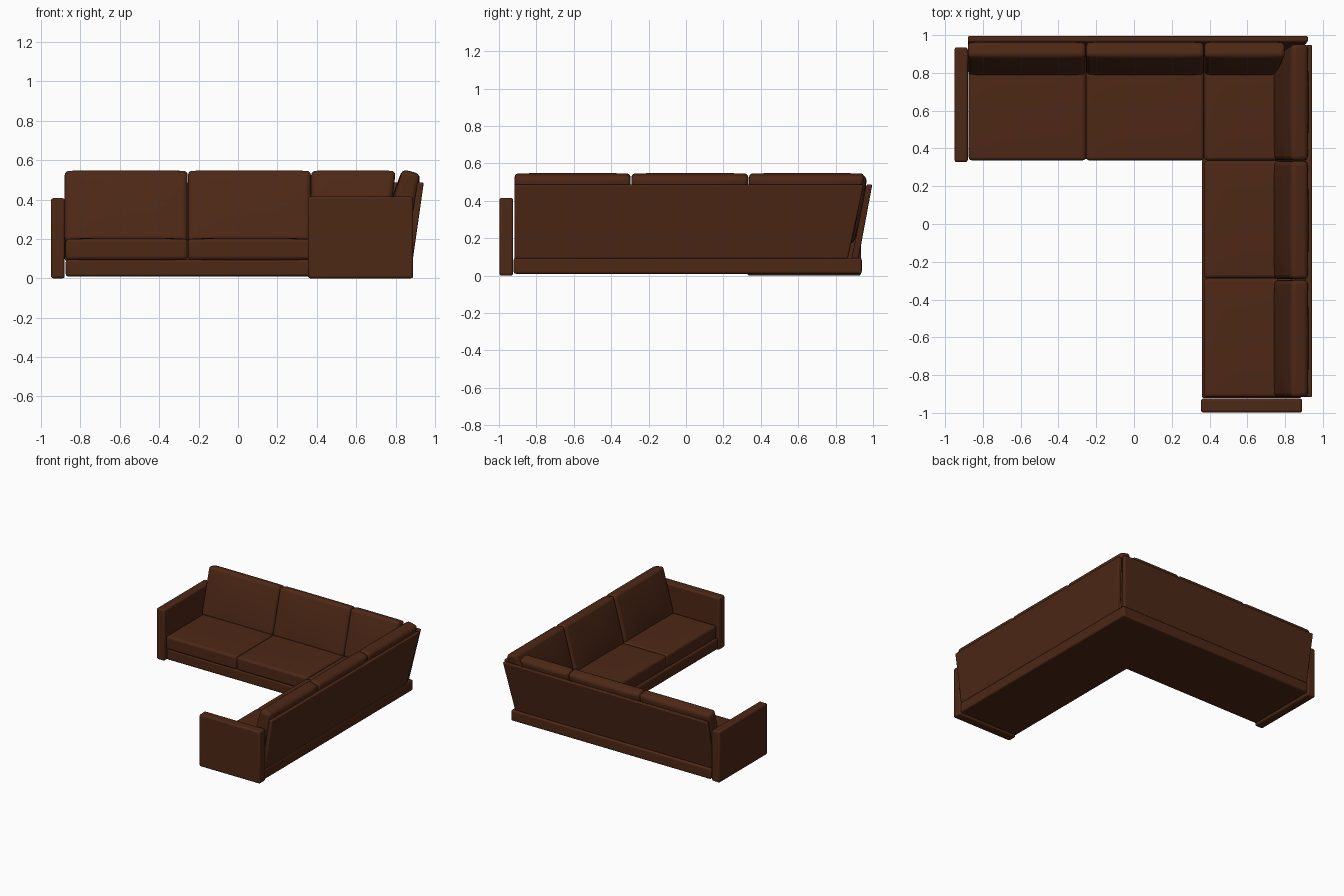
import bpy, bmesh

if "Cube" in bpy.data.objects:
    bpy.data.objects.remove(bpy.data.objects["Cube"])

leather = bpy.data.materials.new("brown_leather")
leather.diffuse_color = (0.075, 0.021, 0.008, 1)
leather.use_nodes = True
leather.node_tree.nodes["Principled BSDF"].inputs["Base Color"].default_value = leather.diffuse_color


def finish(name, bm, bevel, segs=3):
    bmesh.ops.recalc_face_normals(bm, faces=bm.faces)
    me = bpy.data.meshes.new(name)
    bm.to_mesh(me)
    bm.free()
    ob = bpy.data.objects.new(name, me)
    bpy.context.collection.objects.link(ob)
    me.materials.append(leather)
    mod = ob.modifiers.new("rounded_edges", 'BEVEL')
    mod.width, mod.segments = bevel, segs
    mod.limit_method, mod.angle_limit = 'ANGLE', 0.7
    bpy.context.view_layer.objects.active = ob
    ob.select_set(True)
    bpy.ops.object.shade_smooth_by_angle(angle=0.7)
    ob.select_set(False)
    return ob


def block(name, wing, prof, l0, l1, bevel=0.012, puff=(0, 0), cuts=(0, 0, 0)):
    """Four-point (depth, z) profile swept along a wing; puff bulges (depth, z) faces.
    prof: front-bottom, back-bottom, back-top, front-top; l1 = (bottom, top) end."""
    if not isinstance(l1, tuple):
        l1 = (l1, l1)
    bm = bmesh.new()
    bmesh.ops.create_cube(bm, size=2)
    for axis in range(3):
        if cuts[axis]:
            edges = [e for e in bm.edges
                     if abs(e.verts[0].co[axis] - e.verts[1].co[axis]) > 1e-4]
            bmesh.ops.subdivide_edges(bm, edges=edges, cuts=cuts[axis], use_grid_fill=True)
    fb, bb, bt, ft = prof
    for v in bm.verts:
        u, d, h = v.co
        s, t, w = (u + 1) / 2, (d + 1) / 2, (h + 1) / 2
        dep, z = [(fb[i] * (1 - t) + bb[i] * t) * (1 - w) + (ft[i] * (1 - t) + bt[i] * t) * w
                  for i in (0, 1)]
        dep += d * puff[0] * (1 - u**4) * (1 - h**2)
        z += h * puff[1] * (1 - u**4) * (1 - d**4)
        ln = l0 + (l1[0] * (1 - w) + l1[1] * w - l0) * s
        v.co = (ln, dep, z) if wing == 'rear' else (dep, ln, z)
    return finish(name, bm, bevel)


def rect(d0, d1, z0, z1):
    return [(d0, z0), (d1, z0), (d1, z1), (d0, z1)]


# L-shaped plinth
bm = bmesh.new()
outline = [(-.875, .345), (.36, .345), (.36, -.922), (.888, -.922), (.888, .94), (-.875, .94)]
face = bm.faces.new([bm.verts.new((x, y, .01)) for x, y in outline])
ext = bmesh.ops.extrude_face_region(bm, geom=[face])
for g in ext["geom"]:
    if isinstance(g, bmesh.types.BMVert):
        g.co.z = .095
finish("plinth", bm, .012)

# arms
block("left_arm", 'side', rect(-.95, -.88, 0, .407), .328, .935, .012)
block("right_arm", 'rear', rect(-.998, -.924, 0, .415), .355, .89, .012)

# leaning outer back panels, ends mitred towards the corner
block("rear_panel", 'rear', [(.885, .09), (.922, .09), (.996, .487), (.965, .487)],
      -.88, (.865, .922), .008)
block("side_panel", 'side', [(.85, .09), (.887, .09), (.944, .487), (.912, .487)],
      -.917, (.865, .95), .008)

# seat cushions
seat_puff = dict(puff=(0, .006), cuts=(7, 7, 1), bevel=.016)
for i, (a, b) in enumerate([(-.875, -.256), (-.254, .37), (.372, .87)]):
    block(f"rear_seat_{i+1}", 'rear', rect(.337, .87, .095, .2), a, b, **seat_puff)
for i, (a, b) in enumerate([(-.917, -.289), (-.287, .335)]):
    block(f"side_seat_{i+1}", 'side', rect(.37, .84, .095, .2), a, b, **seat_puff)

# leaning back cushions
back_puff = dict(puff=(.014, .002), cuts=(7, 1, 7), bevel=.022)
rear_prof = [(.785, .19), (.895, .17), (.966, .53), (.885, .552)]
side_prof = [(.738, .19), (.855, .17), (.924, .53), (.835, .552)]
for i, (a, b) in enumerate([(-.88, -.256), (-.254, .37), (.372, (.76, .8))]):
    block(f"rear_back_cushion_{i+1}", 'rear', rear_prof, a, b, **back_puff)
for i, (a, b) in enumerate([(-.917, -.296), (-.292, .333), (.337, (.89, .955))]):
    block(f"side_back_cushion_{i+1}", 'side', side_prof, a, b, **back_puff)
